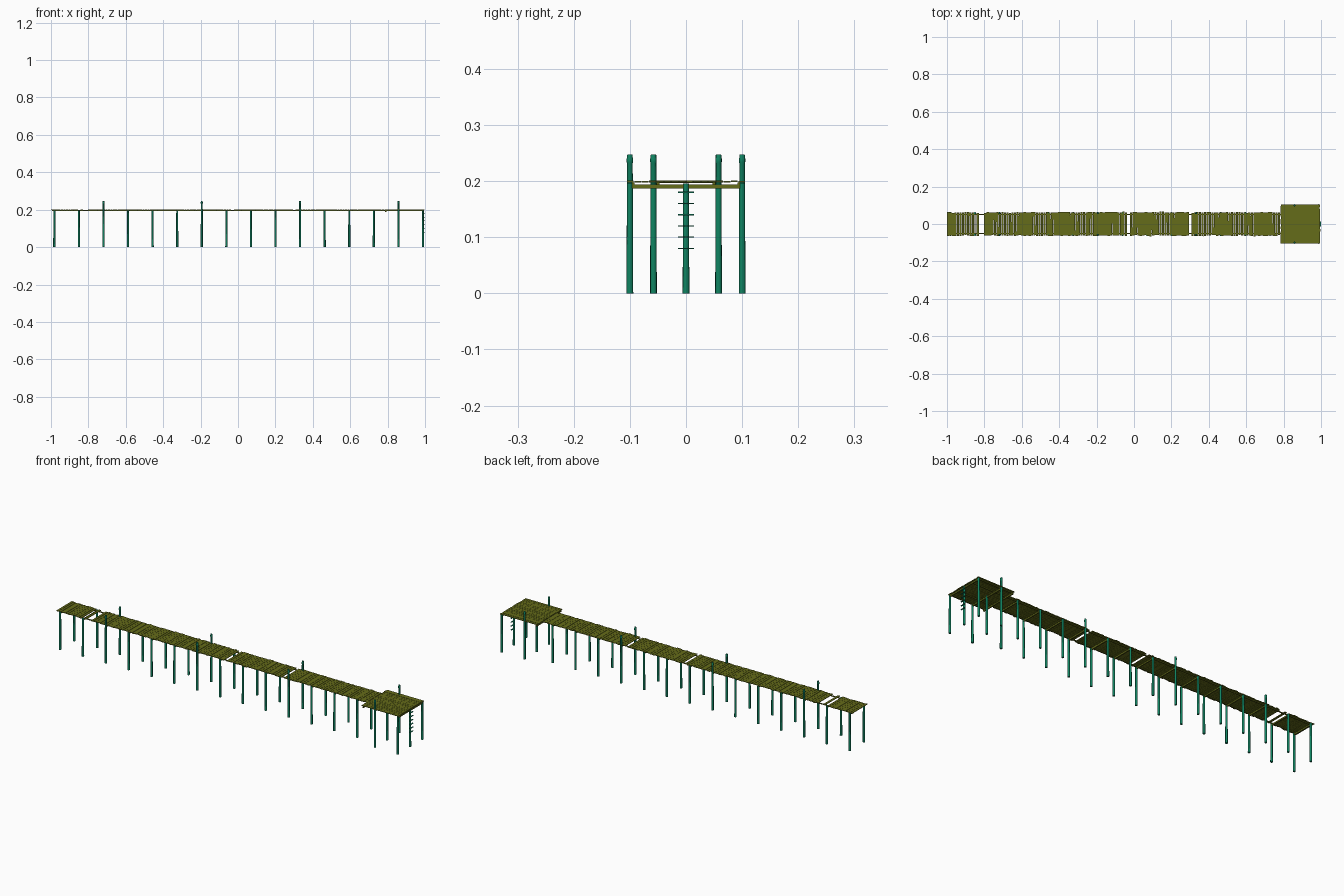
import bpy, bmesh, random
from math import pi
from mathutils import Matrix, Vector

if "Cube" in bpy.data.objects:
    bpy.data.objects.remove(bpy.data.objects["Cube"])

random.seed(4)


def material(name, rgb):
    m = bpy.data.materials.new(name)
    m.diffuse_color = (*rgb, 1)
    m.use_nodes = True
    m.node_tree.nodes["Principled BSDF"].inputs["Base Color"].default_value = m.diffuse_color
    return m


WOOD = material("deck_wood", (0.13, 0.15, 0.01))
PILE = material("pile_wood", (0.005, 0.23, 0.12))


def finish(bm, name, mat, smooth=False):
    bmesh.ops.recalc_face_normals(bm, faces=bm.faces[:])
    me = bpy.data.meshes.new(name)
    bm.to_mesh(me)
    bm.free()
    me.materials.append(mat)
    ob = bpy.data.objects.new(name, me)
    bpy.context.collection.objects.link(ob)
    if smooth:
        bpy.ops.object.select_all(action='DESELECT')
        ob.select_set(True)
        bpy.context.view_layer.objects.active = ob
        bpy.ops.object.shade_smooth_by_angle(angle=0.7)
    return ob


def box(bm, centre, size, yaw=0.0):
    bmesh.ops.create_cube(bm, size=1, matrix=Matrix.Translation(centre)
                          @ Matrix.Rotation(yaw, 4, 'Z')
                          @ Matrix.Diagonal((*size, 1)))


def pile(bm, x, y, profile, sides=10):
    """Turned post: profile is a list of (radius, z)."""
    rings = []
    turn = random.uniform(0, pi)
    for r, z in profile:
        rings.append([bm.verts.new(Vector((x, y, z)) + Matrix.Rotation(
            turn + 2 * pi * i / sides, 3, 'Z') @ Vector((r, 0, 0)))
            for i in range(sides)])
    for a, b in zip(rings, rings[1:]):
        for i in range(sides):
            j = (i + 1) % sides
            bm.faces.new((a[i], a[j], b[j], b[i]))
    bm.faces.new(rings[0][::-1])
    bm.faces.new(rings[-1])


SHORT = [(.006, 0), (.0056, .1), (.0052, .196)]
TALL = [(.006, 0), (.0056, .12), (.005, .232), (.0058, .234), (.0058, .240),
        (.005, .242), (.005, .246), (.0042, .2475)]
ROWS = [-0.982 + 0.1314 * i for i in range(16)]

# piles, with every fourth row rising above the deck as mooring posts
short, tall = bmesh.new(), bmesh.new()
for i, x in enumerate(ROWS):
    half = 0.1 if i >= 14 else 0.058
    for y in (-half, half):
        if i % 4 == 2:
            pile(tall, x, y, TALL)
        else:
            pile(short, x, y, SHORT)
    if i >= 14:
        pile(short, x, 0, SHORT)
finish(short, "support_piles", PILE, True)
finish(tall, "mooring_posts", PILE, True)

# cross beams on each row of piles
bm = bmesh.new()
for i, x in enumerate(ROWS):
    box(bm, (x, 0, .1905), (.006, .205 if i >= 14 else .122, .007))
box(bm, (.79, 0, .1905), (.006, .205, .007))
finish(bm, "cross_beams", WOOD)

# long stringers under the walkway and platform edges
bm = bmesh.new()
for s in (-1, 1):
    box(bm, (-.005, s * .05, .1955), (1.98, .005, .004))
    box(bm, (.889, s * .094, .1955), (.21, .005, .004))
finish(bm, "stringers", WOOD)

# walkway planks, slightly uneven, a few missing
bm = bmesh.new()
GAPS = (-.852, -.827, -.803, -.029, .299)
pitch = 0.0132
n = 135
for i in range(n):
    x = -1 + pitch * (i + .5)
    if any(abs(x - g) < pitch * .55 for g in GAPS):
        continue
    box(bm, (x + random.uniform(-.0003, .0003), random.uniform(-.002, .002),
             .1988 + random.uniform(-.0004, .0006)),
        (pitch * random.uniform(.88, .95), random.uniform(.122, .128), .0028),
        random.uniform(-.006, .006))
finish(bm, "walkway_planks", WOOD)

# end platform planks running lengthwise
bm = bmesh.new()
n, width = 16, 0.212
for i in range(n):
    y = -width / 2 + width / n * (i + .5)
    box(bm, (.889 + random.uniform(-.0015, .0015), y,
             .1992 + random.uniform(-.0004, .0005)),
        (.211, width / n * .92, .0028))
finish(bm, "platform_planks", WOOD)

# ladder rungs on the end centre pile
bm = bmesh.new()
for i in range(6):
    box(bm, (.9965, 0, .08 + .02 * i), (.007, .028, .002))
finish(bm, "ladder_rungs", PILE)
